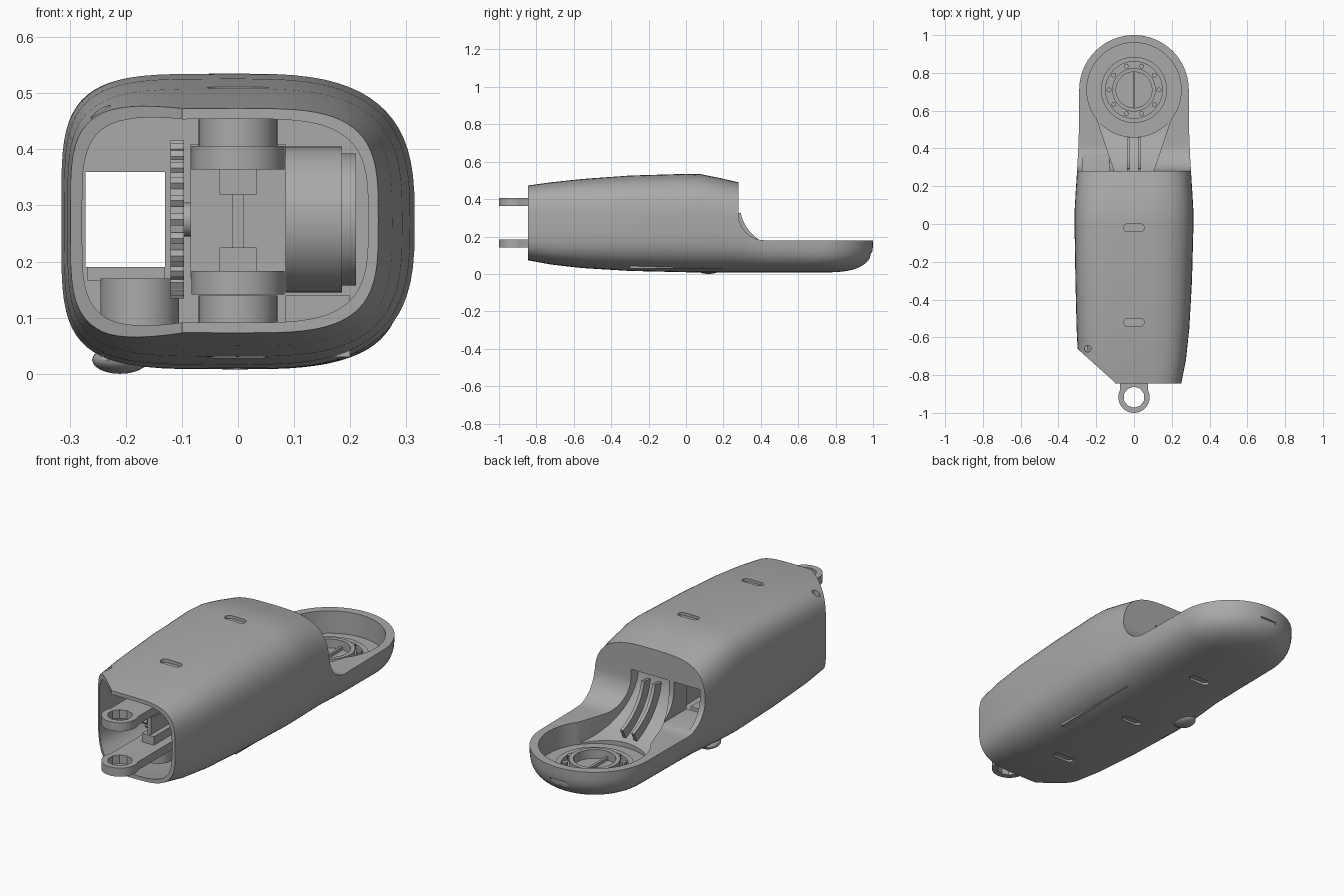
import bpy, bmesh
from math import sin, cos, pi, radians, copysign
from mathutils import Matrix, Vector

cube = bpy.data.objects.get("Cube")
if cube:
    bpy.data.objects.remove(cube, do_unlink=True)

grey = bpy.data.materials.new("housing_grey")
grey.use_nodes = True
grey.diffuse_color = (0.4, 0.4, 0.4, 1)
grey.node_tree.nodes["Principled BSDF"].inputs["Base Color"].default_value = (0.4, 0.4, 0.4, 1)


def finish(bm, name):
    bmesh.ops.remove_doubles(bm, verts=bm.verts, dist=1e-5)
    bmesh.ops.recalc_face_normals(bm, faces=bm.faces)
    mesh = bpy.data.meshes.new(name)
    bm.to_mesh(mesh)
    bm.free()
    mesh.materials.append(grey)
    ob = bpy.data.objects.new(name, mesh)
    bpy.context.collection.objects.link(ob)
    return ob


def prism(name, low, high):
    """Solid between two matching outlines."""
    bm = bmesh.new()
    a = [bm.verts.new(p) for p in low]
    b = [bm.verts.new(p) for p in high]
    bm.faces.new(a)
    bm.faces.new(b)
    for i in range(len(a)):
        j = (i + 1) % len(a)
        bm.faces.new((a[i], a[j], b[j], b[i]))
    return finish(bm, name)


def plan(name, pts, z0, z1):
    return prism(name, [(x, y, z0) for x, y in pts], [(x, y, z1) for x, y in pts])


def side(name, pts, x0, x1):
    return prism(name, [(x0, y, z) for y, z in pts], [(x1, y, z) for y, z in pts])


def box(name, x0, x1, y0, y1, z0, z1):
    return plan(name, [(x0, y0), (x1, y0), (x1, y1), (x0, y1)], z0, z1)


def cyl(name, centre, r, depth, axis="Z", seg=48):
    bm = bmesh.new()
    turn = Matrix.Rotation(pi / 2, 4, "Y") if axis == "X" else Matrix()
    bmesh.ops.create_cone(bm, cap_ends=True, segments=seg, radius1=r, radius2=r, depth=depth,
                          matrix=Matrix.Translation(centre) @ turn)
    return finish(bm, name)


def arc(cy, cz, ry, rz, a0, a1, n=14):
    return [(cy + ry * cos(radians(a0 + (a1 - a0) * i / n)),
             cz + rz * sin(radians(a0 + (a1 - a0) * i / n))) for i in range(n + 1)]


def boolean(ob, cutters, op="DIFFERENCE"):
    for c in cutters:
        m = ob.modifiers.new(c.name, "BOOLEAN")
        m.object, m.operation, m.solver = c, op, "EXACT"
    mesh = bpy.data.meshes.new_from_object(ob.evaluated_get(bpy.context.evaluated_depsgraph_get()))
    ob.modifiers.clear()
    ob.data = mesh
    for c in cutters:
        bpy.data.objects.remove(c, do_unlink=True)
    return ob


# Body stations: y, right-hand half width at -x, at +x, bottom, top, corner power at -x, at +x
STATIONS = [
    (-0.845, .285, .250, .073, .473, 4.2, 3.6), (-0.72, .296, .275, .050, .490, 4.3, 3.4),
    (-0.55, .304, .293, .031, .508, 4.4, 3.2), (-0.3, .310, .307, .016, .526, 4.4, 3.0),
    (0.0, .315, .315, .009, .535, 4.4, 3.0), (0.08, .314, .314, .008, .533, 4.2, 3.0),
    (0.18, .308, .308, .008, .513, 4.0, 3.0), (0.29, .301, .301, .008, .488, 3.6, 3.0),
    (0.45, .293, .293, .008, .380, 3.2, 3.0), (0.71, .290, .290, .008, .350, 3.0, 3.0)]
SEG = 72


def section(st, inset=0.0):
    y, xl, xr, zb, zt, nl, nr = st
    h, zc = (zt - zb) / 2 - inset, (zt + zb) / 2
    pts = []
    for i in range(SEG):
        t = 2 * pi * i / SEG - pi / 2
        c, s = cos(t), sin(t)
        c = 0.0 if abs(c) < 1e-9 else c
        w, n = (xr - inset, nr) if c >= 0 else (xl - inset, nl)
        pts.append(Vector((copysign(abs(c) ** (2 / n), c) * w, y,
                           zc + copysign(abs(s) ** (2 / n), s) * h)))
    return pts


def skin(bm, rings, closed=True):
    rows = [[bm.verts.new(p) for p in r] for r in rings]
    for a, b in zip(rows, rows[1:]):
        for i in range(len(a) - (not closed)):
            j = (i + 1) % len(a)
            bm.faces.new((a[i], a[j], b[j], b[i]))
    return rows


# Outer housing with a rounded tail
bm = bmesh.new()
rows = skin(bm, [section(s) for s in STATIONS])
bm.faces.new(rows[0])
half = section(STATIONS[-1])[:SEG // 2 + 1]
pivot = Vector((0, 0.71, 0))
skin(bm, [[pivot + Matrix.Rotation(pi * k / 40, 3, "Z") @ (p - pivot) for p in half]
          for k in range(41)], closed=False)
housing = finish(bm, "housing")

# Hollow interior
bm = bmesh.new()
inner = [section(s, 0.02) for s in STATIONS[:7]]
inner[0] = [p + Vector((0, -0.01, 0)) for p in inner[0]]
rows = skin(bm, inner)
bm.faces.new(rows[0])
bm.faces.new(rows[-1])
cavity = finish(bm, "cavity_cutter")

# Tail deck cut, bowl, slanted mouth and rear window
deck = side("deck_cutter", [(.28, 1)] + arc(.42, .32, .14, .14, 180, 270) + [(1.2, .18), (1.2, 1)], -1, 1)
bowl = cyl("bowl_cutter", (0, .71, .27), .25, .4, seg=64)
mouth = plan("mouth_cutter", [(-.1, -.84), (-.5, -.48), (-.5, -1), (-.1, -1)], -.5, 1)
window = box("window_cutter", -.272, -.13, .1, .5, .19, .36)

# Tapered channel from the bowl up to the rear wall
pts = arc(.58, .36, .34, .285, 180, 270) + [(.58, .36)]
width = lambda y: .09 + (y - .24) / .34 * .115
channel = prism("channel_cutter", [(-width(y), y, z) for y, z in pts], [(width(y), y, z) for y, z in pts])


def slot(y, z0, z1):
    ends = arc(.035, y, .02, .02, -90, 90, 8) + arc(-.035, y, .02, .02, 90, 270, 8)
    return plan("slot_cutter", ends, z0, z1)


slots = [slot(-.02, .52, .6), slot(-.52, .495, .6), slot(-.52, -.1, .04),
         slot(-.02, -.1, .02), slot(.48, -.1, .02), box("tail_slot_cutter", -.045, .045, .985, 1.1, .09, .115)]
screw_hole = cyl("screw_hole_cutter", (-.245, -.66, .5), .018, .12, seg=20)
boolean(housing, [cavity, deck, bowl, channel, mouth, window, screw_hole] + slots)

# Channel ribs
for x in (-.03, .03):
    rib = arc(.58, .36, .36, .3, 188, 245) + arc(.58, .36, .29, .235, 245, 188)
    side("channel_rib", rib, x - .008, x + .008)


def ring(name, centre, r, hole, depth, axis="Z", seg=48):
    return boolean(cyl(name, centre, r, depth, axis, seg),
                   [cyl("hole_cutter", centre, hole, depth * 2, axis, seg)])


# Bowl hub with a circle of bolts
ring("hub_flange", (0, .71, .077), .175, .15, .024)
ring("hub_collar", (0, .71, .088), .115, .095, .05)
for k in range(10):
    a = 2 * pi * k / 10
    cyl("hub_bolt", (.132 * cos(a), .71 + .132 * sin(a), .08), .013, .036, seg=10)
box("hub_blade", -.006, .006, .615, .805, .06, .085)

# Front yoke: two eyelets with arms and pivot bosses
for z, boss in ((.385, .43), (.1625, .1125)):
    eye = cyl("yoke_eyelet", (0, -.917, z), .083, .042)
    arm = box("arm_part", -.075, .075, -.9, -.5, z - .0205, z + .0205)
    boolean(eye, [arm], "UNION")
    boolean(eye, [cyl("eyelet_hole_cutter", (0, -.917, z), .056, .2, seg=10)])
    eye.name = "yoke_arm"
    cyl("pivot_boss", (0, -.62, boss), .07, .055)
    box("web_cap", -.033, .033, -.7, -.55, *((.32, .366) if z > .3 else (.18, .225)))
box("yoke_web", -.01, .01, -.69, -.5, .2, .35)

# Drive unit inside the housing
box("gearbox", -.085, .085, -.5, -.2, .17, .41)
cyl("motor_drum", (.135, -.45, .275), .13, .1, "X")
cyl("motor_cap", (.195, -.45, .275), .118, .03, "X")
cyl("drive_shaft", (.04, -.45, .275), .03, .32, "X", 24)
cyl("drive_gear", (-.108, -.45, .275), .13, .024, "X")
for k in range(24):
    a = 2 * pi * k / 24
    cyl("gear_tooth", (-.108, -.45 + .13 * cos(a), .275 + .13 * sin(a)), .012, .024, "X", 6)
cyl("floor_post", (-.175, -.05, .1), .07, .14)
box("floor_ledge", -.268, -.13, -.02, .15, .165, .19)
box("motor_mount", .085, .2, -.3, .19, .03, .14)

# Small pad on the lower corner
bm = bmesh.new()
bmesh.ops.create_uvsphere(bm, u_segments=24, v_segments=12, radius=1, matrix=Matrix.Translation((-.21, .12, .025))
                          @ Matrix.Diagonal((.05, .06, .025, 1)))
finish(bm, "corner_pad")

for ob in bpy.context.collection.objects:
    if ob.type == "MESH":
        ob.select_set(True)
        bpy.context.view_layer.objects.active = ob
bpy.ops.object.shade_smooth_by_angle(angle=radians(32))
